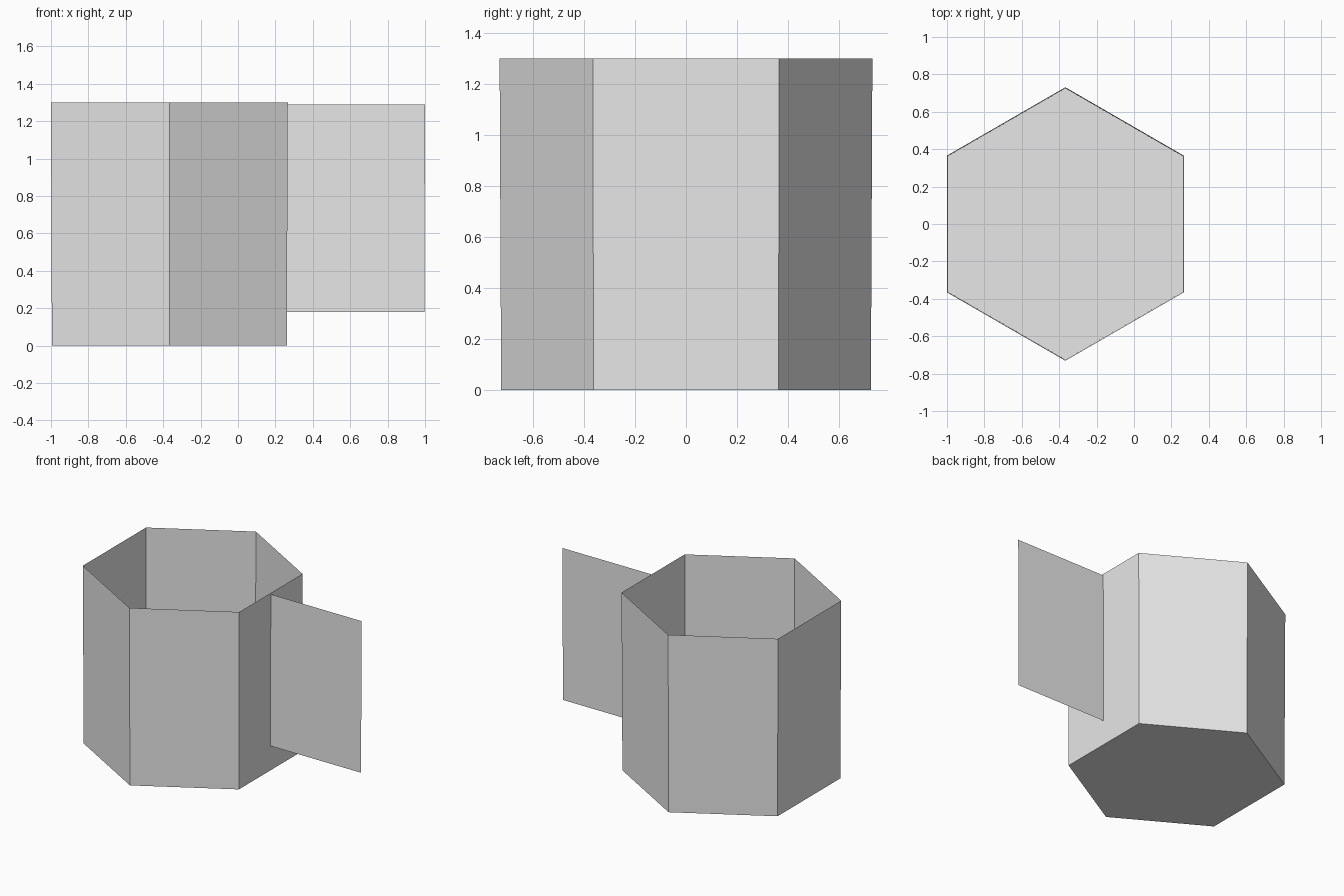
import bpy
import bmesh
from math import sin, cos, pi

cube = bpy.data.objects.get("Cube")
if cube:
    bpy.data.objects.remove(cube, do_unlink=True)

SIDES = 6
CENTRE_X = -0.367
HEIGHT = 1.3
R_BOTTOM, R_TOP = 0.725, 0.731

# Single plain material
grey = bpy.data.materials.new("light_grey")
grey.use_nodes = True
grey.diffuse_color = (0.8, 0.8, 0.8, 1)
grey.node_tree.nodes["Principled BSDF"].inputs["Base Color"].default_value = (0.8, 0.8, 0.8, 1)


def make_object(name, bm):
    mesh = bpy.data.meshes.new(name)
    bm.to_mesh(mesh)
    bm.free()
    mesh.materials.append(grey)
    obj = bpy.data.objects.new(name, mesh)
    bpy.context.collection.objects.link(obj)
    return obj


def ring(bm, radius, z):
    angles = [pi / 2 + 2 * pi * i / SIDES for i in range(SIDES)]
    return [bm.verts.new((CENTRE_X + radius * cos(a), radius * sin(a), z)) for a in angles]


def wall_x(z):
    """Position of the flat +x wall at height z."""
    radius = R_BOTTOM + (R_TOP - R_BOTTOM) * z / HEIGHT
    return CENTRE_X + radius * cos(pi / SIDES)


# Open-topped cup body: thin hexagonal wall with a floor
bm = bmesh.new()
low, high = ring(bm, R_BOTTOM, 0), ring(bm, R_TOP, HEIGHT)
for i in range(SIDES):
    j = (i + 1) % SIDES
    bm.faces.new((low[i], low[j], high[j], high[i]))
bm.faces.new(low[::-1])
make_object("cup_body", bm)

# Flat sheet handle standing out from the +x wall
bm = bmesh.new()
z0, z1 = 0.18, 1.29
corners = [(wall_x(z0), z0), (0.996, z0), (1.0, z1), (wall_x(z1), z1)]
bm.faces.new([bm.verts.new((x, 0, z)) for x, z in corners])
make_object("handle", bm)
